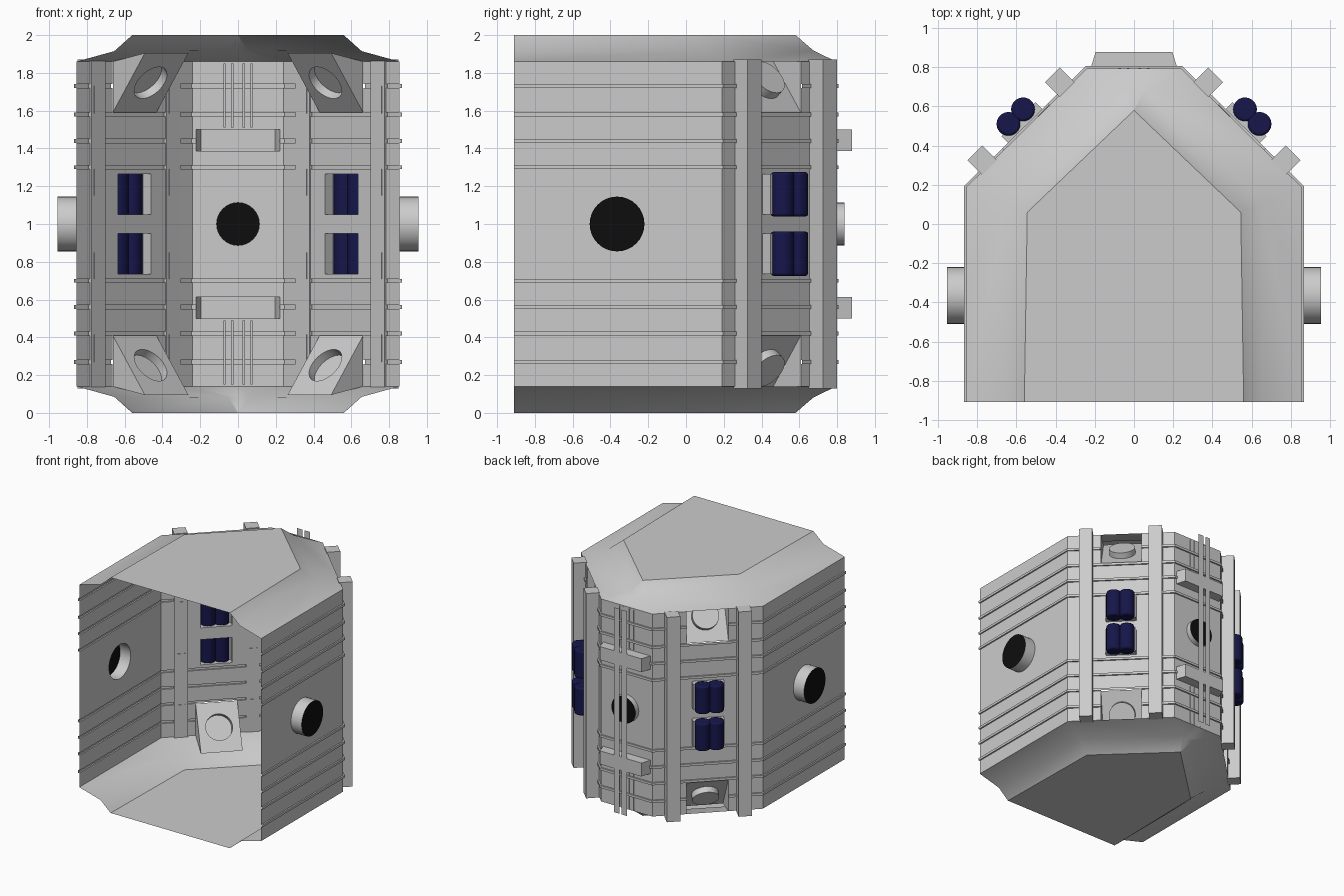
import bpy, bmesh, math
from mathutils import Vector as V

if "Cube" in bpy.data.objects:
    bpy.data.objects.remove(bpy.data.objects["Cube"])

# All meshes are built around the centre height (z = 1), so X/Z mirroring is simple
S = math.sqrt(0.5)
X, Y, Z = V((1, 0, 0)), V((0, 1, 0)), V((0, 0, 1))
T, N = V((S, -S, 0)), V((S, S, 0))          # along / out of the diagonal wall
O = V((0.5475, 0.4925, 0))


def D(t, n, z):
    return O + T * t + N * n + Z * z


def material(name, rgb):
    m = bpy.data.materials.new(name)
    m.diffuse_color = (*rgb, 1)
    m.use_nodes = True
    m.node_tree.nodes["Principled BSDF"].inputs["Base Color"].default_value = m.diffuse_color
    return m


navy = material("navy", (0.008, 0.008, 0.07))
black = material("black", (0.004, 0.004, 0.004))


def finish(name, bm, mirror="", mat=None, bevel=0):
    bmesh.ops.remove_doubles(bm, verts=bm.verts, dist=1e-5)
    bmesh.ops.recalc_face_normals(bm, faces=bm.faces)
    me = bpy.data.meshes.new(name)
    bm.to_mesh(me)
    bm.free()
    ob = bpy.data.objects.new(name, me)
    ob.location = (0, 0, 1)
    bpy.context.collection.objects.link(ob)
    if mat:
        me.materials.append(mat)
    if bevel:
        b = ob.modifiers.new("bevel", 'BEVEL')
        b.width, b.segments, b.angle_limit = bevel, 2, math.radians(60)
    if mirror:
        m = ob.modifiers.new("mirror", 'MIRROR')
        m.use_axis = ("X" in mirror, False, "Z" in mirror)
    return ob


def circle(r, n=32):
    return [(r * math.cos(2 * math.pi * i / n), r * math.sin(2 * math.pi * i / n)) for i in range(n)]


def rect(a, b):
    return [(a, b), (-a, b), (-a, -b), (a, -b)]


def carve(bm, c, u, v, outline):
    """Cut a convex outline (counter-clockwise) out of the faces near its plane."""
    w = u.cross(v)
    planes = []
    for i, (a, b) in enumerate(outline):
        a2, b2 = outline[(i + 1) % len(outline)]
        no = (u * (b2 - b) - v * (a2 - a)).normalized()
        planes.append((c + u * a + v * b, no))

    def inside(k):
        out = []
        for f in bm.faces:
            p = f.calc_center_median()
            if abs((p - c).dot(w)) < 0.03 and all((p - co).dot(no) < 1e-6 for co, no in planes[:k]):
                out.append(f)
        return out
    for k, (co, no) in enumerate(planes):
        fs = inside(k)
        es = {e for f in fs for e in f.edges}
        vs = {q for f in fs for q in f.verts}
        bmesh.ops.bisect_plane(bm, geom=fs + list(es) + list(vs), plane_co=co, plane_no=no, dist=1e-6)
    bmesh.ops.delete(bm, geom=inside(len(planes)), context='FACES')


def pocket(bm, c, u, v, w, outline, depth, cap=True, taper=1.0):
    """Side walls from an outline along w, with an optional end cap."""
    a = [bm.verts.new(c + u * p + v * q) for p, q in outline]
    b = [bm.verts.new(c + u * p * taper + v * q + w * depth) for p, q in outline]
    for i in range(len(a)):
        j = (i + 1) % len(a)
        bm.faces.new((a[i], a[j], b[j], b[i]))
    if cap:
        bm.faces.new(b)


def diag_box(bm, t, n, z, ht, hn, hz):
    lo = D(t, n, z - hz)
    pts = rect(ht, hn)
    pocket(bm, lo, T, N, Z, pts, 2 * hz)
    bm.faces.new([bm.verts.new(lo + T * p + N * q) for p, q in pts])


def disc(name, c, u, v, r, mirror=""):
    bm = bmesh.new()
    bm.faces.new([bm.verts.new(c + u * p + v * q) for p, q in circle(r)])
    finish(name, bm, mirror, black)


# Hull: quarter of the open shell, ribbed wall then kinked roof
def wall_ring(d, z):
    return [(0, .795 + d, z), (.24 + .41 * d, .795 + d, z), (.855 + d, .19 + .41 * d, z), (.855 + d, -.91, z)]


rings = [wall_ring(0, 0)]
for z in (.30, .44, .58, .73):
    rings += [wall_ring(d, z + h) for h, d in ((-.01, 0), (-.01, .012), (.01, .012), (.01, 0))]
rings.append(wall_ring(0, .86))
rings.append([(0, .66, .918), (.05, .675, .918), (.65, .11, .915), (.655, -.91, .915)])
rings.append([(0, .58, 1), (0, .58, 1), (.545, .06, 1), (.56, -.91, 1)])
bm = bmesh.new()
grid = [[bm.verts.new(p) for p in r] for r in rings]
for a, b in zip(grid, grid[1:]):
    for i in range(3):
        bm.faces.new((a[i], a[i + 1], b[i + 1], b[i]))
bm.faces.new([bm.verts.new((0, -.91, 1))] + grid[-1][1:][::-1])
bmesh.ops.remove_doubles(bm, verts=bm.verts, dist=1e-5)
side_c, back_c = V((.855, -.365, 0)), V((0, .795, 0))
win_z, handle_z = .157, .443
carve(bm, side_c, Y, Z, circle(.145))
carve(bm, back_c, X, Z, circle(.113))
carve(bm, back_c + Z * handle_z, X, Z, rect(.222, .057))
carve(bm, D(0, 0, win_z), T, Z, rect(.123, .107))
carve(bm, D(0, 0, .725), T, Z, rect(.163, .135))
finish("hull_shell", bm, "XZ")

# Round ports: side and back collars with black covers
bm = bmesh.new()
pocket(bm, side_c, Y, Z, X, circle(.145), .1, cap=False)
finish("side_port_collar", bm, "X")
disc("side_port_cover", side_c + X * .098, Y, Z, .145, "X")
bm = bmesh.new()
pocket(bm, back_c, X, Z, Y, circle(.113), .045, cap=False)
finish("back_port_collar", bm)
disc("back_port_cover", back_c + Y * .043, X, Z, .113)

# Tapered cross bars on the back panel
bm = bmesh.new()
pocket(bm, back_c + Z * handle_z, X, Z, Y, rect(.222, .057), .083, taper=.88)
finish("back_cross_bar", bm, "Z")

# Two thin vertical straps lying over the cross bars
bm = bmesh.new()
bm.faces.new([bm.verts.new((x, .881, z)) for x, z in ((.01, -.87), (.06, -.87), (.06, .87), (.01, .87))])
finish("back_strap", bm, "X")

# Thin inner fins above and below the cross bars
bm = bmesh.new()
for x in (.03, .072):
    pocket(bm, V((x, .797, .68)), X, Z, -Y, rect(.006, .17), .012)
finish("inner_fin", bm, "XZ")

# Square posts on the diagonal walls, with small inner plates
bm = bmesh.new()
plates = bmesh.new()
for t, n in ((-.283, .045), (.279, .043)):
    diag_box(bm, t, n, 0, .053, .053, .87)
    for z, h in ((.657, .073), (.22, .07)):
        diag_box(plates, t, n - .054, z, .035, .003, h)
finish("wall_post", bm, "X")
finish("post_plate", plates, "XZ")

# Window pockets that carry the tanks
bm = bmesh.new()
pocket(bm, D(0, 0, win_z), T, Z, N, rect(.123, .107), .06)
finish("tank_mount", bm, "XZ")

# Pairs of navy tanks
bm = bmesh.new()
for t in (-.052, .053):
    lo = D(t, .079, win_z - .117)
    pocket(bm, lo, X, Y, Z, circle(.061, 24), .234)
    bm.faces.new([bm.verts.new(lo + X * p + Y * q) for p, q in circle(.061, 24)])
finish("tank", bm, "XZ", navy, bevel=.012)

# Slanted lamp recesses at the top and bottom of each diagonal wall
bm = bmesh.new()
depth, z0, z1 = .24, .59, .905
out, top, inn = [[bm.verts.new(D(t, n, z)) for t in (-.163, .163)]
                 for n, z in ((0, z0), (0, .86), (-depth, z1))]
bm.faces.new((out[0], out[1], inn[1], inn[0]))
for i in (0, 1):
    bm.faces.new((out[i], top[i], inn[i]))
c = D(0, -depth / 2, (z0 + z1) / 2)
slope = (N * -depth + Z * (z1 - z0)).normalized()
facing = (N * (z1 - z0) + Z * depth).normalized()
carve(bm, c, T, slope, circle(.105))
pocket(bm, c, T, slope, facing, circle(.105), .05)
finish("lamp_recess", bm, "XZ")

# Smooth round parts, keep hard edges
for ob in bpy.context.collection.objects:
    ob.select_set(True)
    bpy.context.view_layer.objects.active = ob
bpy.ops.object.shade_smooth_by_angle(angle=math.radians(35))
